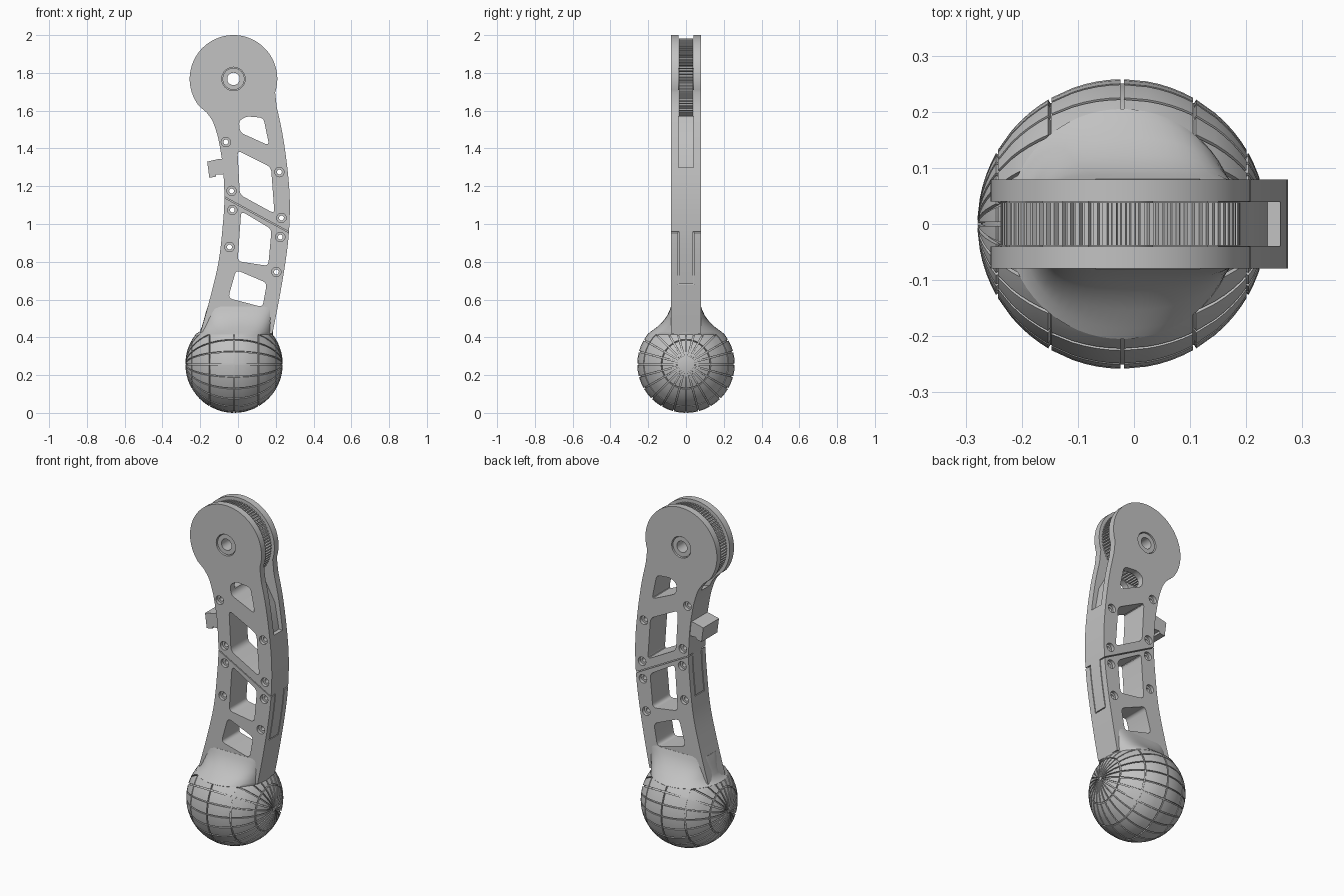
import bpy, bmesh
from math import sin, cos, pi, radians
from mathutils import Vector

if "Cube" in bpy.data.objects:
    bpy.data.objects.remove(bpy.data.objects["Cube"])

grey = bpy.data.materials.new("plain grey")
grey.use_nodes = True
grey.diffuse_color = (0.54, 0.54, 0.54, 1)
grey.node_tree.nodes["Principled BSDF"].inputs["Base Color"].default_value = (0.54, 0.54, 0.54, 1)

HEAD = (-0.024, 1.768)
HALF = 0.079   # half thickness of the leg
SLOT = 0.04    # half width of the pulley slot


def finish(name, bm, angle=30):
    bmesh.ops.recalc_face_normals(bm, faces=bm.faces)
    mesh = bpy.data.meshes.new(name)
    bm.to_mesh(mesh)
    bm.free()
    obj = bpy.data.objects.new(name, mesh)
    bpy.context.collection.objects.link(obj)
    mesh.materials.append(grey)
    smooth(obj, angle)
    return obj


def smooth(obj, angle=30):
    bpy.ops.object.select_all(action='DESELECT')
    obj.select_set(True)
    bpy.context.view_layer.objects.active = obj
    bpy.ops.object.shade_smooth_by_angle(angle=radians(angle))


def prism(name, pts, y0, y1):
    """Extrude an x-z outline along y."""
    bm = bmesh.new()
    front = [bm.verts.new((x, y0, z)) for x, z in pts]
    back = [bm.verts.new((x, y1, z)) for x, z in pts]
    bm.faces.new(front)
    bm.faces.new(back[::-1])
    for i in range(len(pts)):
        bm.faces.new((front[i], front[i - 1], back[i - 1], back[i]))
    return finish(name, bm)


def circle(c, r, n=32):
    return [(c[0] + r * cos(2 * pi * i / n), c[1] + r * sin(2 * pi * i / n)) for i in range(n)]


def rounded(corners, radius=0.025):
    """Round each corner of a polygon with a short curve."""
    out = []
    pts = [Vector(p) for p in corners]
    for i, p in enumerate(pts):
        to_prev, to_next = pts[i - 1] - p, pts[(i + 1) % len(pts)] - p
        r = min(radius, 0.4 * to_prev.length, 0.4 * to_next.length)
        a = p + to_prev.normalized() * r
        b = p + to_next.normalized() * r
        for k in range(6):
            t = k / 5
            out.append(a * (1 - t) ** 2 + p * 2 * t * (1 - t) + b * t * t)
    return out


def spline(pts, steps=5):
    p = [Vector(q) for q in pts]
    p = [2 * p[0] - p[1]] + p + [2 * p[-1] - p[-2]]
    out = []
    for i in range(1, len(p) - 2):
        a, b, c, d = p[i - 1:i + 3]
        for k in range(steps):
            t = k / steps
            out.append(0.5 * (2 * b + (c - a) * t + (2 * a - 5 * b + 4 * c - d) * t * t
                              + (3 * b - a - 3 * c + d) * t ** 3))
    return out + [p[-2]]


def cut(obj, pts, y0=-0.2, y1=0.2):
    """Subtract a prism, taking the first solver that keeps the part whole."""
    tool = prism("cutter", pts, y0, y1)
    tool.hide_render = True
    mod = obj.modifiers.new("cut", 'BOOLEAN')
    mod.operation, mod.object = 'DIFFERENCE', tool
    bpy.context.view_layer.objects.active = obj
    before = len(obj.data.vertices)
    for solver in ('EXACT', 'MANIFOLD', 'FLOAT'):
        mod.solver = solver
        graph = bpy.context.evaluated_depsgraph_get()
        graph.update()
        if len(obj.evaluated_get(graph).data.vertices) > before / 2:
            bpy.ops.object.modifier_apply(modifier=mod.name)
            break
    else:
        obj.modifiers.remove(mod)
    bpy.data.objects.remove(tool)


# Curved leg frame with round head
right_edge = spline([(0.182, 0.42), (0.214, 0.58), (0.25, 0.79), (0.27, 0.96), (0.274, 1.13),
                     (0.262, 1.29), (0.236, 1.475), (0.205, 1.62)])
left_edge = spline([(-0.166, 1.59), (-0.135, 1.545), (-0.112, 1.48), (-0.098, 1.42), (-0.08, 1.3),
                    (-0.072, 1.14), (-0.08, 1.0), (-0.103, 0.8), (-0.15, 0.6), (-0.2, 0.42)])
arc = [(HEAD[0] + 0.232 * cos(radians(a)), HEAD[1] + 0.232 * sin(radians(a)))
       for a in range(-18, 219, 4)]
leg = prism("leg_frame", right_edge + arc + left_edge, -HALF, HALF)

# Slot for the pulley and the belt channel on the +x edge
cut(leg, circle(HEAD, 0.262, 64), -SLOT, SLOT)
cut(leg, [(0.15, 1.75), (0.32, 1.75), (0.32, 1.3), (0.238, 1.3), (0.212, 1.45), (0.15, 1.56)],
    -SLOT + 0.0005, SLOT - 0.0005)

# Windows through the leg
for window in (
        [(0.005, 1.545), (0.045, 1.57), (0.135, 1.562), (0.165, 1.415), (0.01, 1.485)],
        [(-0.003, 1.39), (0.175, 1.3), (0.193, 1.055), (0.01, 1.155)],
        [(0.017, 1.068), (0.178, 0.972), (0.16, 0.778), (-0.002, 0.803)],
        [(-0.01, 0.757), (0.153, 0.688), (0.13, 0.56), (-0.052, 0.608)]):
    cut(leg, rounded(window))

# Counterbored screw holes
for c in ((-0.064, 1.434), (0.219, 1.275), (-0.034, 1.175), (0.23, 1.032),
          (-0.03, 1.074), (0.224, 0.931), (-0.045, 0.878), (0.203, 0.746)):
    cut(leg, circle(c, 0.013, 16))
    for s in (-1, 1):
        cut(leg, circle(c, 0.025, 20), s * 0.06, s * 0.2)

# Diagonal joint and the outline of its tongue on both edges
joint = [(-0.1, 1.154), (0.3, 0.937), (0.3, 0.943), (-0.1, 1.16)]
for s in (-1, 1):
    cut(leg, joint, s * SLOT, s * 0.2)
    cut(leg, [(0.226, 0.68), (0.262, 0.96), (0.35, 0.96), (0.35, 0.68)], s * 0.038, s * 0.043)
    cut(leg, [(-0.085, 0.9), (-0.064, 1.13), (-0.2, 1.13), (-0.2, 0.9)], s * 0.038, s * 0.043)
cut(leg, [(0.224, 0.678), (0.35, 0.678), (0.35, 0.683), (0.224, 0.683)], -0.042, 0.042)
cut(leg, [(-0.083, 0.898), (-0.2, 0.898), (-0.2, 0.903), (-0.083, 0.903)], -0.042, 0.042)

# Bearing hole in the head
cut(leg, circle(HEAD, 0.062, 40))
smooth(leg)

# Axle bushing
bushing = prism("axle_bushing", circle(HEAD, 0.058, 40), -0.072, 0.072)
cut(bushing, circle(HEAD, 0.033, 32))
smooth(bushing)

# Toothed pulley
teeth, rim = 80, []
for i in range(teeth):
    for k, r in ((0, 0.203), (0.35, 0.203), (0.45, 0.214), (0.9, 0.214)):
        a = 2 * pi * (i + k) / teeth
        rim.append((HEAD[0] + r * cos(a), HEAD[1] + r * sin(a)))
pulley = prism("toothed_pulley", rim, -0.038, 0.038)
cut(pulley, circle(HEAD, 0.055, 32))
smooth(pulley)

# Hooked tab on the -x edge
prism("side_tab", [(-0.163, 1.33), (-0.1, 1.345), (-0.07, 1.345), (-0.06, 1.28),
                   (-0.08, 1.262), (-0.115, 1.262), (-0.118, 1.25), (-0.152, 1.245)], -0.073, 0.073)

# Flared neck, lofted from a circle into the leg section
bm = bmesh.new()
rings, count = [], 64
for z, x0, x1, hy, power in ((0.39, -0.215, 0.173, 0.194, 2), (0.416, -0.226, 0.184, 0.205, 2),
                             (0.43, -0.203, 0.184, 0.187, 2.1), (0.455, -0.192, 0.189, 0.153, 2.3),
                             (0.485, -0.183, 0.195, 0.122, 2.7), (0.515, -0.175, 0.201, 0.1, 3.3),
                             (0.54, -0.168, 0.206, 0.088, 4.5), (0.562, -0.161, 0.21, 0.08, 6)):
    ring = []
    for i in range(count):
        c, s = cos(2 * pi * i / count), sin(2 * pi * i / count)
        k = (abs(c) ** power + abs(s) ** power) ** (-1 / power)
        ring.append(bm.verts.new(((x0 + x1) / 2 + c * k * (x1 - x0) / 2, s * k * hy, z)))
    rings.append(ring)
for lo, hi in zip(rings, rings[1:]):
    for i in range(count):
        j = (i + 1) % count
        bm.faces.new((lo[i], lo[j], hi[j], hi[i]))
bm.faces.new(rings[0])
bm.faces.new(rings[-1])
finish("flared_neck", bm, 40)

# Ball foot with recessed grooves, poles on the x axis
R, W, DEPTH = 0.258, 0.013, 0.03
EDGES = ((-1, 0), (-1, 1), (1, 1), (1, 0))
rows = [(-87, 0, 0)]
for lat in (-60, -30, 0, 30, 60):
    rows += [(lat - k, 0, 0) for k in (20, 15, 10, 5)]
    rows += [(lat, side, deep) for side, deep in EDGES]
rows += [(lat, 0, 0) for lat in (65, 70, 75, 80, 87)]
bm = bmesh.new()
grid = []
for lat, side, deep in rows:
    a = radians(lat) + side * W
    w = min(W / cos(a), 0.07)
    ring = []
    for m in range(24):
        for off, d in [(s * w, e) for s, e in EDGES] + [(radians(7.5), 0)]:
            b = radians(15 * m) + off
            r = R * (1 - DEPTH * max(deep, d))
            ring.append(bm.verts.new((HEAD[0] + 0.003 + r * sin(a), r * cos(a) * cos(b),
                                      R + r * cos(a) * sin(b))))
    grid.append(ring)
n = len(grid[0])
for lo, hi in zip(grid, grid[1:]):
    for i in range(n):
        bm.faces.new((lo[i], lo[(i + 1) % n], hi[(i + 1) % n], hi[i]))
bm.faces.new(grid[0])
bm.faces.new(grid[-1])
bmesh.ops.remove_doubles(bm, verts=bm.verts, dist=1e-5)
bmesh.ops.bisect_plane(bm, geom=bm.verts[:] + bm.edges[:] + bm.faces[:], plane_co=(0, 0, 0.415),
                       plane_no=(0, 0, 1), clear_outer=True)
bmesh.ops.holes_fill(bm, edges=[e for e in bm.edges if e.is_boundary], sides=0)
finish("ball_foot", bm)
